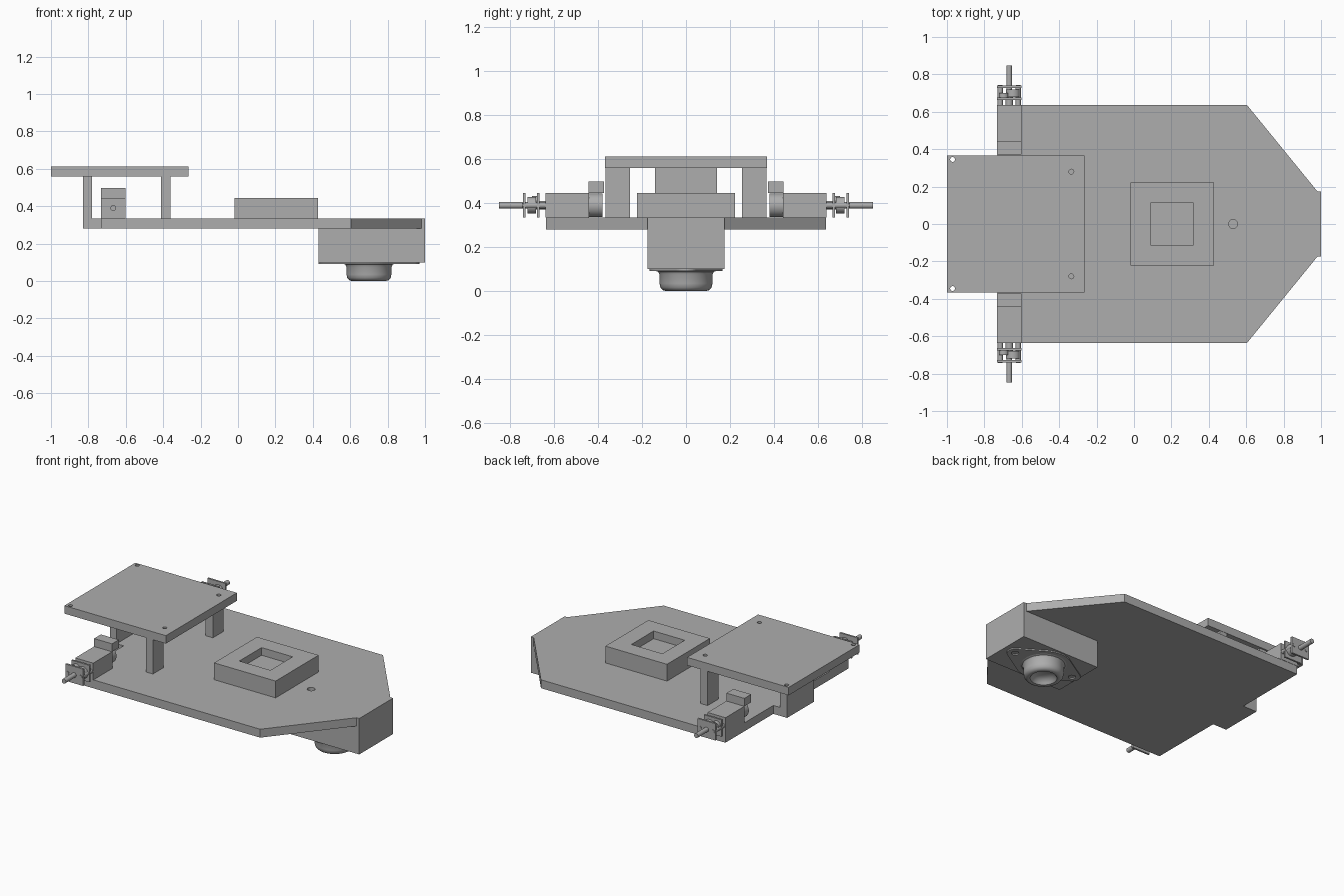
import bpy, bmesh, math
from mathutils import Matrix, Vector

cube = bpy.data.objects.get("Cube")
if cube:
    bpy.data.objects.remove(cube)

grey = bpy.data.materials.new("plain grey")
grey.use_nodes = True
COLOUR = (0.42, 0.42, 0.42, 1)
grey.diffuse_color = COLOUR
grey.node_tree.nodes["Principled BSDF"].inputs["Base Color"].default_value = COLOUR


def finish(name, bm, smooth=False):
    bmesh.ops.recalc_face_normals(bm, faces=bm.faces[:])
    mesh = bpy.data.meshes.new(name)
    bm.to_mesh(mesh)
    bm.free()
    mesh.materials.append(grey)
    ob = bpy.data.objects.new(name, mesh)
    bpy.context.collection.objects.link(ob)
    if smooth:
        bpy.ops.object.select_all(action='DESELECT')
        ob.select_set(True)
        bpy.context.view_layer.objects.active = ob
        bpy.ops.object.shade_smooth_by_angle(angle=math.radians(35))
    return ob


def box(name, x, y, z):
    """Box from (low, high) ranges on each axis."""
    bm = bmesh.new()
    bmesh.ops.create_cube(bm, size=1)
    for v in bm.verts:
        v.co = [r[0] + (c + 0.5) * (r[1] - r[0]) for c, r in zip(v.co, (x, y, z))]
    return finish(name, bm)


def prism(name, outline, z0, z1):
    bm = bmesh.new()
    face = bm.faces.new([bm.verts.new((x, y, z0)) for x, y in outline])
    up = bmesh.ops.extrude_face_region(bm, geom=[face])["geom"]
    bmesh.ops.translate(bm, vec=(0, 0, z1 - z0),
                        verts=[g for g in up if isinstance(g, bmesh.types.BMVert)])
    return finish(name, bm)


def rod(name, start, end, radius, sides=32):
    a, b = Vector(start), Vector(end)
    bm = bmesh.new()
    turn = (b - a).to_track_quat('Z', 'Y').to_matrix().to_4x4()
    bmesh.ops.create_cone(bm, cap_ends=True, segments=sides, radius1=radius, radius2=radius,
                          depth=(b - a).length, matrix=Matrix.Translation((a + b) / 2) @ turn)
    return finish(name, bm, True)


def cut(ob, cutter):
    mod = ob.modifiers.new("cut", 'BOOLEAN')
    mod.operation = 'DIFFERENCE'
    mod.solver = 'EXACT'
    mod.object = cutter
    cutter.hide_render = True
    bpy.context.view_layer.objects.active = ob
    bpy.ops.object.modifier_apply(modifier=mod.name)
    bpy.data.objects.remove(cutter)


# Chassis plate with tapered nose and a rear tab
half = [(0.98, 0.175), (0.605, 0.635), (-0.73, 0.635), (-0.73, 0.14), (-0.83, 0.14)]
chassis = prism("chassis_plate", half + [(x, -y) for x, y in reversed(half)], 0.28, 0.335)
cut(chassis, rod("hole_cutter", (0.53, 0, 0.25), (0.53, 0, 0.4), 0.024))

# Raised deck on one rear post and two front posts
deck = box("upper_deck", (-1, -0.265), (-0.367, 0.367), (0.56, 0.612))
for x, y in ((-0.97, 0.345), (-0.335, 0.28)):
    for s in (1, -1):
        cut(deck, rod("hole_cutter", (x, s * y, 0.5), (x, s * y, 0.7), 0.013, 24))
box("rear_deck_post", (-0.83, -0.78), (-0.14, 0.14), (0.335, 0.56))
for s, side in ((1, "left"), (-1, "right")):
    box(side + "_deck_post", (-0.412, -0.36), sorted((s * 0.255, s * 0.365)), (0.335, 0.56))

# Square holder with a shallow pocket
holder = box("pocket_block", (-0.018, 0.428), (-0.222, 0.222), (0.335, 0.445))
cut(holder, box("pocket_cutter", (0.09, 0.315), (-0.115, 0.115), (0.395, 0.5)))

# Nose block and front plate
box("nose_block", (0.43, 0.98), (-0.175, 0.175), (0.1, 0.28))
box("nose_plate", (0.98, 1.0), (-0.175, 0.175), (0.1, 0.335))

# Caster flange: rounded diamond with two screw holes
CX = 0.7
outline = []
tilt = math.acos((0.165 - 0.05) / 0.22)
for centre, radius, a0, a1 in ((0.22, 0.05, -tilt, tilt), (0, 0.165, tilt, math.pi - tilt),
                               (-0.22, 0.05, math.pi - tilt, math.pi + tilt),
                               (0, 0.165, math.pi + tilt, 2 * math.pi - tilt)):
    for i in range(13):
        a = a0 + (a1 - a0) * i / 12
        outline.append((CX + centre + radius * math.cos(a), radius * math.sin(a)))
flange = prism("caster_flange", outline, 0.092, 0.1)
for x in (CX - 0.22, CX + 0.22):
    cut(flange, rod("hole_cutter", (x, 0, 0.05), (x, 0, 0.15), 0.022, 24))

# Caster cup: turned profile with flared rim, rounded lip and hollow end
profile = [(0.14, 0.093), (0.127, 0.088), (0.12, 0.075), (0.12, 0.035), (0.116, 0.017),
           (0.106, 0.005), (0.09, 0), (0.08, 0.003), (0.072, 0.015), (0.06, 0.03),
           (0.035, 0.04), (0, 0.043)]
bm = bmesh.new()
ring = [bm.verts.new((r, 0, z)) for r, z in profile]
edges = [bm.edges.new(pair) for pair in zip(ring, ring[1:])]
bmesh.ops.spin(bm, geom=ring + edges, cent=(0, 0, 0), axis=(0, 0, 1),
               angle=2 * math.pi, steps=48)
bmesh.ops.remove_doubles(bm, verts=bm.verts[:], dist=0.0001)
bmesh.ops.translate(bm, verts=bm.verts[:], vec=(CX, 0, 0))
finish("caster_cup", bm, True)

# Gear motors, mirrored left and right
MX, MZ = -0.667, 0.39
WIDE, TALL = (-0.732, -0.602), (0.335, 0.445)
for s, side in ((1, "left_"), (-1, "right_")):
    def span(a, b):
        return sorted((s * a, s * b))

    def along(name, dx, a, b, radius, dz=0):
        rod(side + name, (MX + dx, s * a, MZ + dz), (MX + dx, s * b, MZ + dz), radius)

    box(side + "motor_can", WIDE, span(0.44, 0.637), TALL)
    box(side + "motor_clamp", WIDE, span(0.372, 0.442), (0.445, 0.497))
    along("motor_end_cap", 0, 0.38, 0.44, 0.054)
    for i, y in enumerate((0.664, 0.728)):
        box(side + "gearbox_plate_%d" % (i + 1), WIDE, span(y, y + 0.012), TALL)
    for i, dx in enumerate((-0.048, 0.048)):
        along("gearbox_pillar_%d" % (i + 1), dx, 0.637, 0.728, 0.014)
        along("plate_screw_%d" % (i + 1), dx, 0.738, 0.744, 0.011)
    along("drive_gear", 0.02, 0.68, 0.72, 0.038)
    along("small_gear", -0.03, 0.676, 0.7, 0.026, 0.015)
    along("motor_pinion", 0, 0.637, 0.68, 0.02)
    along("output_shaft", 0, 0.68, 0.848, 0.015)
